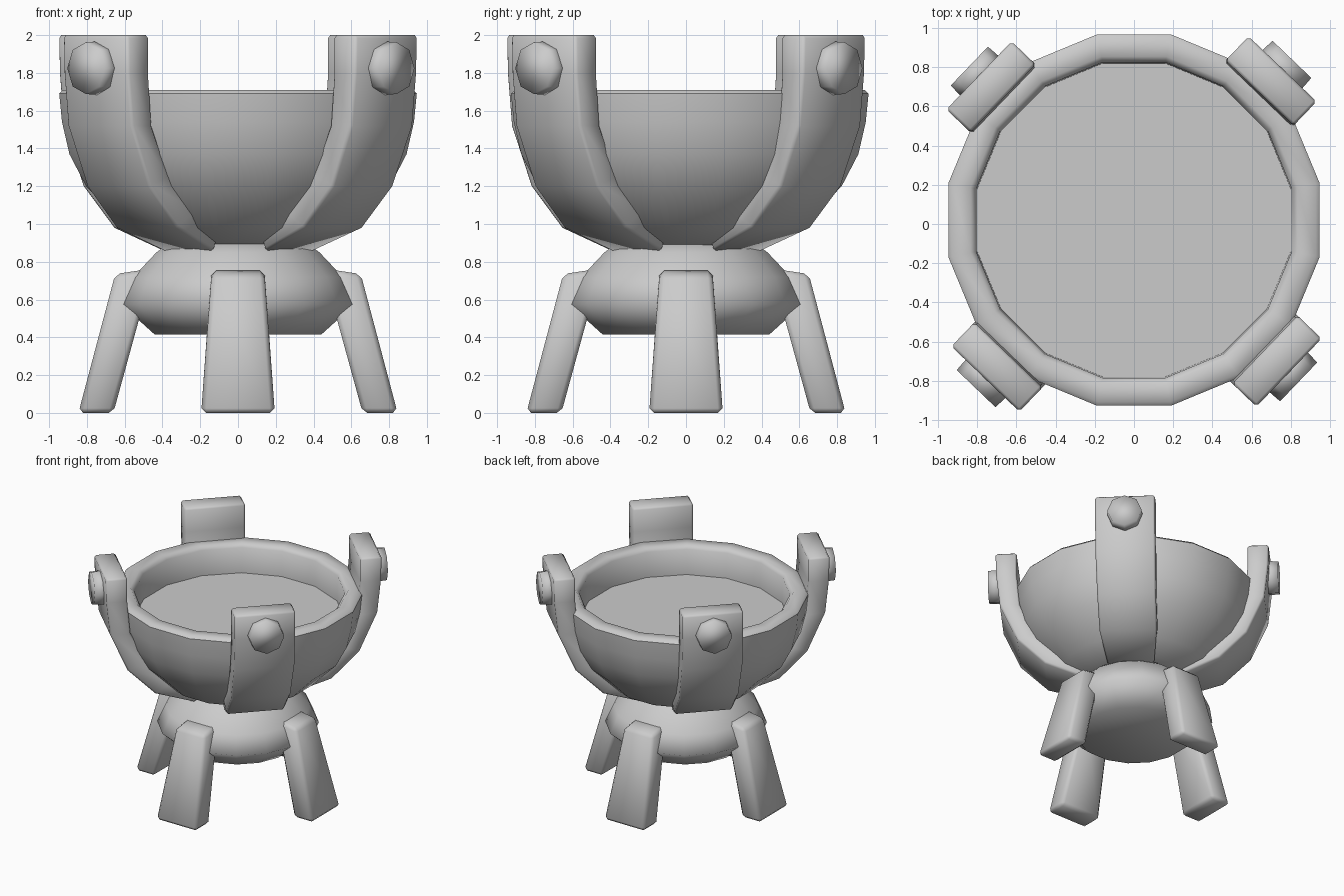
import bpy, bmesh, math
from mathutils import Matrix

if "Cube" in bpy.data.objects:
    bpy.data.objects.remove(bpy.data.objects["Cube"], do_unlink=True)

GREY = (0.6, 0.6, 0.6, 1.0)
metal = bpy.data.materials.new("grey_metal")
metal.diffuse_color = GREY
metal.use_nodes = True
metal.node_tree.nodes["Principled BSDF"].inputs["Base Color"].default_value = GREY


def finish(name, bm, angle, bevel=0.0, turn=0.0):
    """Turn a bmesh into a smooth-shaded object, optionally bevelled."""
    bmesh.ops.recalc_face_normals(bm, faces=bm.faces)
    if bevel:
        sharp = [e for e in bm.edges if e.calc_face_angle(0) > math.radians(50)]
        bmesh.ops.bevel(bm, geom=sharp, offset=bevel, segments=1, affect='EDGES')
    bm.transform(Matrix.Rotation(turn, 4, 'Z'))
    mesh = bpy.data.meshes.new(name)
    bm.to_mesh(mesh)
    bm.free()
    mesh.materials.append(metal)
    obj = bpy.data.objects.new(name, mesh)
    bpy.context.collection.objects.link(obj)
    bpy.ops.object.select_all(action='DESELECT')
    obj.select_set(True)
    bpy.context.view_layer.objects.active = obj
    bpy.ops.object.shade_smooth_by_angle(angle=math.radians(angle))
    return obj


def skin(rings):
    """Bridge rings of points in order and cap both ends."""
    bm = bmesh.new()
    loops = [[bm.verts.new(p) for p in ring] for ring in rings]
    count = len(loops[0])
    for a, b in zip(loops, loops[1:]):
        for i in range(count):
            j = (i + 1) % count
            bm.faces.new((a[i], a[j], b[j], b[i]))
    bm.faces.new(loops[0])
    bm.faces.new(loops[-1])
    return bm


def lathe(name, profile, sides, angle):
    """Revolve a (radius, height) profile, with flat sides facing the axes."""
    turns = [math.pi * (2 * i + 1) / sides for i in range(sides)]
    rings = [[(r * math.cos(t), r * math.sin(t), z) for t in turns] for r, z in profile]
    return finish(name, skin(rings), angle)


def sweep(name, stations, bevel, turn):
    """Skin rectangular sections: (outer r, outer z, inner r, inner z, half width)."""
    rings = [[(ro, -w, zo), (ro, w, zo), (ri, w, zi), (ri, -w, zi)]
             for ro, zo, ri, zi, w in stations]
    return finish(name, skin(rings), 60, bevel, turn)


# Bowl: rounded shell, thick rim and a flat floor inside
bowl = lathe("bowl", [(0.30, 0.875), (0.43, 0.90), (0.60, 0.98), (0.82, 1.20), (0.91, 1.37),
                      (0.95, 1.54), (0.965, 1.69), (0.945, 1.71), (0.85, 1.71), (0.82, 1.68),
                      (0.815, 1.465)], 16, 50)
bowl.location.y = 0.02

# Squat base under the bowl
lathe("base", [(0.45, 0.415), (0.63, 0.575), (0.565, 0.72), (0.44, 0.85), (0.37, 0.90),
               (0.12, 0.91)], 16, 75)

# Four curved straps with bolts, near the diagonals
strap_path = [(1.095, 2.00, 0.925, 2.00, 0.24), (1.09, 1.80, 0.925, 1.80, 0.24),
              (1.06, 1.52, 0.90, 1.52, 0.24), (0.92, 1.20, 0.77, 1.26, 0.235),
              (0.70, 0.98, 0.55, 1.08, 0.23), (0.37, 0.855, 0.33, 0.96, 0.185)]
corners = {"back_left": 45, "back_right": 135, "front_right": 225, "front_left": 315}
for place, deg in corners.items():
    turn = math.radians(deg + 1.2)
    sweep("strap_" + place, strap_path, 0.015, turn)
    bm = bmesh.new()
    bmesh.ops.create_cone(bm, cap_ends=True, segments=8, radius1=0.143, radius2=0.137, depth=0.12)
    bm.transform(Matrix.Translation((1.103, 0, 1.825)) @ Matrix.Rotation(math.pi / 2, 4, 'Y'))
    finish("bolt_" + place, bm, 95, 0.0, turn)

# Four splayed legs
leg_path = [(0.65, 0.735, 0.45, 0.765, 0.14), (0.845, 0.0, 0.66, 0.0, 0.195)]
for place, deg in {"left": 0, "back": 90, "right": 180, "front": 270}.items():
    sweep("leg_" + place, leg_path, 0.025, math.radians(deg))
